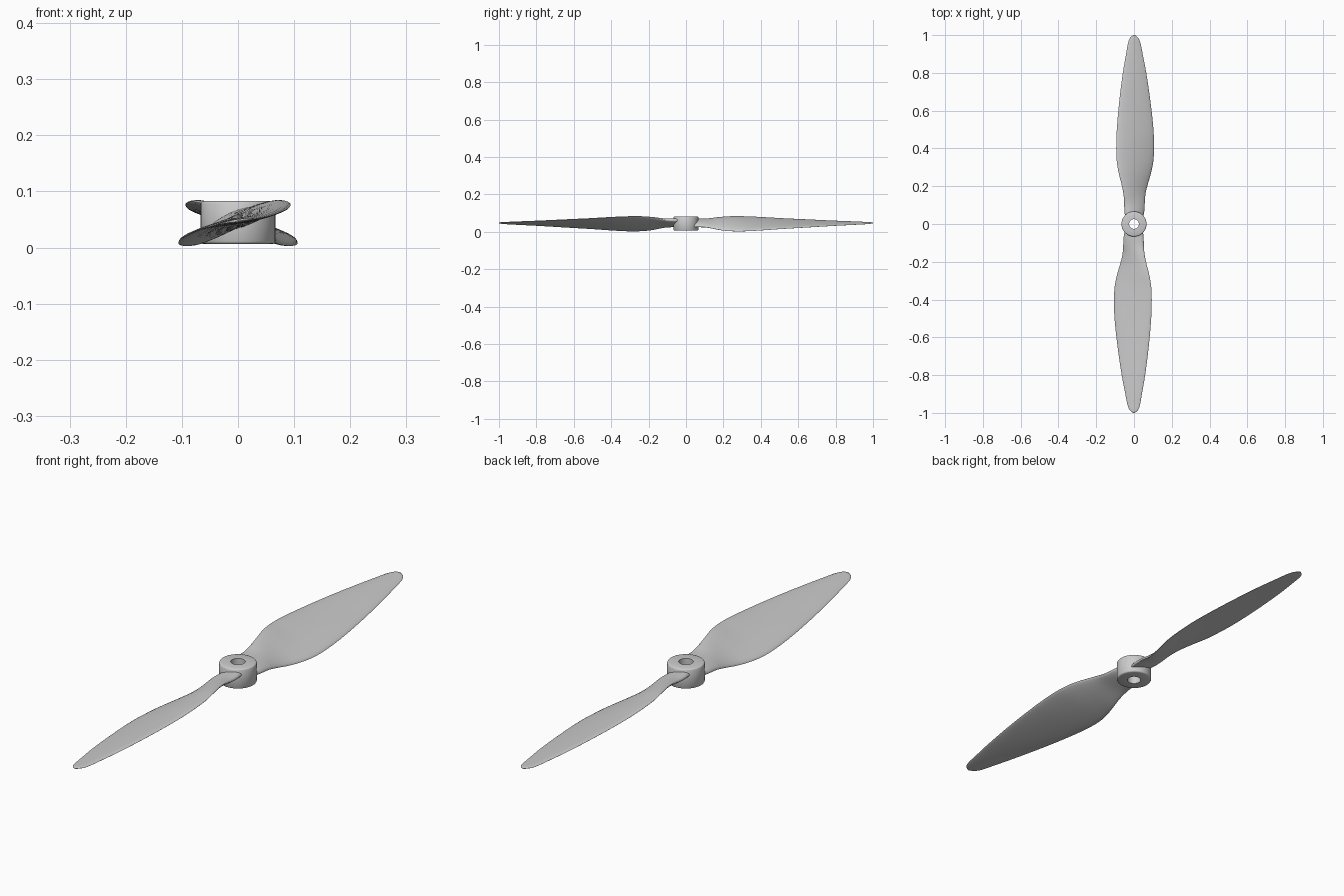
import bpy, bmesh, math
from mathutils import Vector, Matrix

if "Cube" in bpy.data.objects:
    bpy.data.objects.remove(bpy.data.objects["Cube"])

# blade stations: y, x of high edge, x of low edge, z of high edge, z of low edge, thickness
STATIONS = [
    (0.035, -0.046, 0.048, 0.063, 0.027, 0.032),
    (0.070, -0.051, 0.055, 0.062, 0.027, 0.031),
    (0.110, -0.052, 0.057, 0.064, 0.024, 0.028),
    (0.160, -0.056, 0.061, 0.073, 0.014, 0.025),
    (0.210, -0.066, 0.073, 0.079, 0.006, 0.023),
    (0.270, -0.081, 0.090, 0.082, 0.003, 0.022),
    (0.330, -0.091, 0.102, 0.080, 0.004, 0.021),
    (0.400, -0.094, 0.106, 0.077, 0.008, 0.020),
    (0.500, -0.091, 0.103, 0.071, 0.015, 0.018),
    (0.650, -0.078, 0.087, 0.064, 0.024, 0.015),
    (0.800, -0.059, 0.065, 0.057, 0.033, 0.012),
    (0.900, -0.042, 0.046, 0.053, 0.038, 0.010),
    (0.955, -0.032, 0.035, 0.051, 0.041, 0.008),
    (0.980, -0.024, 0.026, 0.050, 0.043, 0.007),
    (0.993, -0.014, 0.015, 0.049, 0.045, 0.005),
    (1.000, -0.003, 0.003, 0.048, 0.046, 0.002),
]
HALF = 14


def station_at(i, t):
    """Smooth interpolation between station i and i + 1."""
    n = len(STATIONS)
    p = [Vector(STATIONS[min(max(k, 0), n - 1)]) for k in (i - 1, i, i + 1, i + 2)]
    h = p[2][0] - p[1][0]
    m1 = (p[2] - p[0]) * (h / (p[2][0] - p[0][0]))
    m2 = (p[3] - p[1]) * (h / (p[3][0] - p[1][0]))
    return ((2*t**3 - 3*t**2 + 1) * p[1] + (t**3 - 2*t**2 + t) * m1
            + (3*t**2 - 2*t**3) * p[2] + (t**3 - t**2) * m2)


def section(s):
    """Aerofoil loop, fuller above the chord than below."""
    y, xa, xb, za, zb, th = s
    a, b = Vector((xa, y, za)), Vector((xb, y, zb))
    d = b - a
    up = Vector((-d.z, 0, d.x)).normalized()
    pts = []
    for k in range(2 * HALF):
        ang = math.pi * k / HALF
        u = (1 - math.cos(ang)) / 2
        bulge = abs(math.sin(ang)) * (1.15 - 0.3 * u)
        side = 0.66 if k < HALF else -0.34
        pts.append(a + d * u + up * (th * side * bulge))
    return pts


def make_object(name, bm, angle=40):
    bmesh.ops.recalc_face_normals(bm, faces=bm.faces)
    me = bpy.data.meshes.new(name)
    bm.to_mesh(me)
    bm.free()
    ob = bpy.data.objects.new(name, me)
    bpy.context.collection.objects.link(ob)
    bpy.ops.object.select_all(action='DESELECT')
    ob.select_set(True)
    bpy.context.view_layer.objects.active = ob
    bpy.ops.object.shade_smooth_by_angle(angle=math.radians(angle))
    return ob


def make_blade(name, turn):
    bm = bmesh.new()
    loops = []
    for i in range(len(STATIONS) - 1):
        loops += [section(station_at(i, t / 4)) for t in range(4)]
    loops.append(section(STATIONS[-1]))
    rings = [[bm.verts.new(p) for p in lp] for lp in loops]
    n = 2 * HALF
    for r0, r1 in zip(rings, rings[1:]):
        for k in range(n):
            bm.faces.new((r0[k], r0[(k + 1) % n], r1[(k + 1) % n], r1[k]))
    bm.faces.new(rings[0])
    bm.faces.new(rings[-1])
    bm.transform(Matrix.Rotation(turn, 4, 'Z'))
    return make_object(name, bm, 60)


# two identical blades, half a turn apart
make_blade("back_blade", 0)
make_blade("front_blade", math.pi)

# hub: closed ring profile (radius, z) with softened rims and a through bore
PROFILE = [(0.026, 0.006), (0.061, 0.006), (0.0645, 0.0075), (0.0665, 0.011),
           (0.0665, 0.078), (0.0645, 0.0815), (0.061, 0.083), (0.026, 0.083)]
SEG = 64
bm = bmesh.new()
rings = [[bm.verts.new((r * math.cos(2 * math.pi * k / SEG),
                        r * math.sin(2 * math.pi * k / SEG), z)) for r, z in PROFILE]
         for k in range(SEG)]
m = len(PROFILE)
for k in range(SEG):
    r0, r1 = rings[k], rings[(k + 1) % SEG]
    for j in range(m):
        bm.faces.new((r0[j], r1[j], r1[(j + 1) % m], r0[(j + 1) % m]))
make_object("hub", bm, 40)
